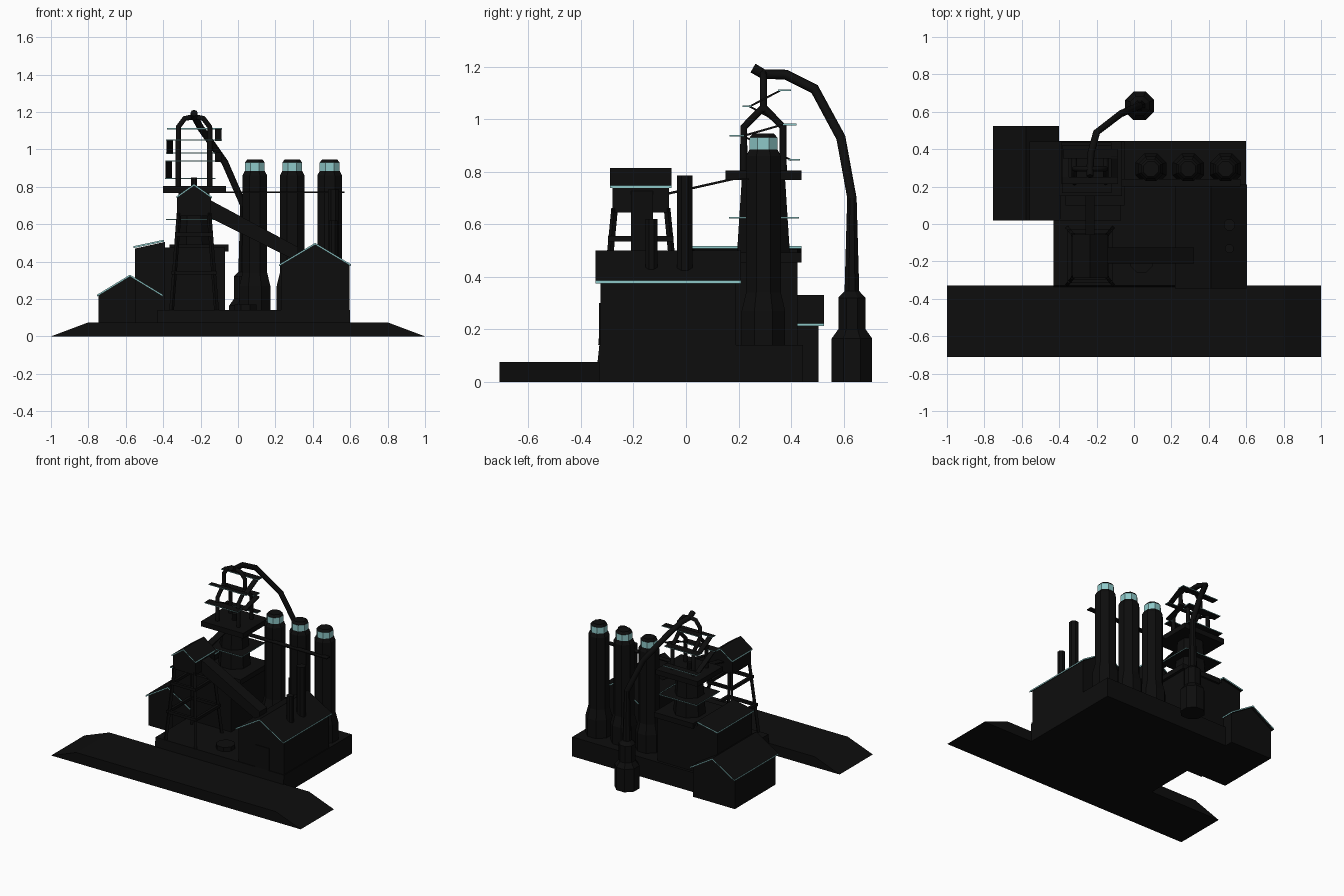
import bpy, bmesh, math
from mathutils import Vector, Matrix

if "Cube" in bpy.data.objects:
    bpy.data.objects.remove(bpy.data.objects["Cube"])

def material(name, color):
    m = bpy.data.materials.new(name)
    m.diffuse_color = (*color, 1)
    m.use_nodes = True
    m.node_tree.nodes["Principled BSDF"].inputs["Base Color"].default_value = m.diffuse_color
    return m

BLACK = material("soot black", (0.004, 0.004, 0.004))
TEAL = material("pale teal", (0.27, 0.58, 0.58))

def finish(name, bm, rule=None):
    """Turn a bmesh into an object; faces passing the rule become teal."""
    bmesh.ops.recalc_face_normals(bm, faces=bm.faces)
    bm.normal_update()
    for f in bm.faces:
        f.material_index = 1 if rule and rule(f) else 0
    me = bpy.data.meshes.new(name)
    bm.to_mesh(me)
    bm.free()
    me.materials.append(BLACK)
    me.materials.append(TEAL)
    ob = bpy.data.objects.new(name, me)
    bpy.context.collection.objects.link(ob)
    return ob

def edges_teal(f):
    return abs(f.normal.z) < 0.5

def prism(name, profile, axis, a, b, rule=None):
    """Extrude a 2D profile along x (profile y,z) or y (profile x,z)."""
    bm = bmesh.new()
    place = (lambda p: (a, p[0], p[1])) if axis == 'x' else (lambda p: (p[0], a, p[1]))
    face = bm.faces.new([bm.verts.new(place(p)) for p in profile])
    new = bmesh.ops.extrude_face_region(bm, geom=[face])['geom']
    step = Vector((b - a, 0, 0)) if axis == 'x' else Vector((0, b - a, 0))
    bmesh.ops.translate(bm, vec=step, verts=[v for v in new if isinstance(v, bmesh.types.BMVert)])
    return finish(name, bm, rule)

def box(name, x0, x1, y0, y1, z0, z1, rule=None):
    return prism(name, [(x0, z0), (x1, z0), (x1, z1), (x0, z1)], 'y', y0, y1, rule)

def lathe(name, x, y, profile, sides=8, rule=None):
    """Stack of regular polygons; radii are measured to the flats."""
    bm = bmesh.new()
    rings = []
    for r, z in profile:
        R = r / math.cos(math.pi / sides)
        rings.append([bm.verts.new((x + R * math.cos((i + .5) * math.tau / sides),
                                    y + R * math.sin((i + .5) * math.tau / sides), z))
                      for i in range(sides)])
    for lo, hi in zip(rings, rings[1:]):
        for i in range(sides):
            j = (i + 1) % sides
            bm.faces.new((lo[i], lo[j], hi[j], hi[i]))
    bm.faces.new(rings[0])
    bm.faces.new(rings[-1])
    return finish(name, bm, rule)

def pipe(name, points, r):
    cu = bpy.data.curves.new(name, 'CURVE')
    cu.dimensions = '3D'
    cu.bevel_depth, cu.bevel_resolution, cu.use_fill_caps = r, 2, True
    sp = cu.splines.new('POLY')
    sp.points.add(len(points) - 1)
    for p, co in zip(sp.points, points):
        p.co = (*co, 1)
    cu.materials.append(BLACK)
    ob = bpy.data.objects.new(name, cu)
    bpy.context.collection.objects.link(ob)
    bpy.ops.object.select_all(action='DESELECT')
    ob.select_set(True)
    bpy.context.view_layer.objects.active = ob
    bpy.ops.object.convert(target='MESH')

def beam(name, p, q, w):
    p, q = Vector(p), Vector(q)
    bm = bmesh.new()
    bmesh.ops.create_cube(bm, size=1)
    m = (Matrix.Translation((p + q) / 2) @ (q - p).to_track_quat('Z', 'Y').to_matrix().to_4x4()
         @ Matrix.Diagonal((w, w, (q - p).length, 1)))
    bmesh.ops.transform(bm, matrix=m, verts=bm.verts)
    finish(name, bm)

def gabled(name, x0, x1, y0, y1, z0, eave, apex, over=0.01, lip=0.02):
    """House body plus a thin overhanging roof with teal edges."""
    c, t = (x0 + x1) / 2, 0.010
    prism(name + "_walls", [(x0 + over, z0), (x1 - over, z0), (x1 - over, eave),
                            (c, apex - t), (x0 + over, eave)], 'y', y0 + lip, y1 - lip)
    prism(name + "_roof", [(x0, eave - t), (c, apex - t), (x1, eave - t),
                           (x1, eave), (c, apex), (x0, eave)], 'y', y0, y1, edges_teal)

# ground works
prism("road_embankment", [(-1, 0), (1, 0), (.8, .075), (-.8, .075)], 'y', -.71, -.33)
prism("base_platform", [(-.345, 0), (.445, 0), (.445, .14), (-.33, .14)], 'x', -.43, .6)

# buildings
gabled("left_shed", -.755, -.4, .02, .525, 0, .222, .33)
gabled("right_hall", .22, .605, -.345, .21, .14, .385, .5)
box("right_hall_door", .37, .48, -.331, -.32, .14, .3)
box("cast_house", -.395, -.07, .02, .425, 0, .475)
prism("cast_house_side", [(-.55, 0), (-.39, 0), (-.39, .505), (-.55, .47)], 'y', .03, .425)
prism("cast_house_side_roof", [(-.56, .472), (-.395, .507), (-.395, .517), (-.56, .482)],
      'y', .02, .44, edges_teal)
box("cast_house_deck", -.365, -.05, .1, .44, .455, .492)

# stacks on the right hall
lathe("tall_stack", .51, -.005, [(.03, .4), (.03, .785)])
lathe("short_stack", .51, -.132, [(.023, .4), (.023, .62)])

# hot stoves
SY = .295
for i, x in enumerate((.09, .29, .49)):
    lathe(f"stove_{i+1}", x, SY, [(.083, .14), (.083, .27), (.066, .34), (.066, .86), (.053, .885)])
    lathe(f"stove_cap_{i+1}", x, SY, [(.053, .88), (.053, .93), (.04, .946)],
          rule=lambda f: abs(f.normal.z) < .3)
box("stove_walkway", -.07, .57, .2, .24, .768, .774)
lathe("round_pad", .04, -.2, [(.06, .14), (.06, .17)])

# furnace
FX = -.235
lathe("furnace_shaft", FX, SY, [(.105, .14), (.1, .5), (.082, .78)])
lathe("furnace_bell", FX, SY, [(.016, .8), (.016, .85)])
box("furnace_top_deck", -.4, -.065, .15, .44, .768, .805)
box("furnace_mid_deck", -.385, -.085, .163, .43, .622, .628, edges_teal)

# gas uptakes: four legs joining in pairs, then at the top
for s in (-1, 1):
    x = FX + s * .084
    for t in (-1, 1):
        pipe("uptake", [(x, SY + t * .075, .79), (x, SY + t * .075, .97), (x, SY, 1.045)], .014)
    pipe("uptake_bend", [(x, SY, 1.03), (x, SY, 1.12), (FX + s * .05, SY, 1.165), (FX, SY, 1.175)], .014)

# downcomer and dust catcher
pipe("downcomer", [(FX, .255, 1.195), (FX, .295, 1.172), (-.23, .38, 1.17), (-.2, .49, 1.115),
                   (-.07, .59, .93), (.03, .632, .7), (.03, .632, .33)], .019)
lathe("dust_catcher", .03, .632, [(.077, 0), (.077, .165), (.052, .2), (.052, .32), (.028, .345),
                                  (.018, .7)])

# walkways and stairs around the uptakes
for z, y0, y1, x0, x1 in ((1.11, .35, .4, -.38, -.085), (1.05, .215, .25, -.385, -.085),
                          (.98, .36, .42, -.385, -.12), (.937, .165, .225, -.385, -.12),
                          (.845, .39, .435, -.39, -.12)):
    box("uptake_walkway", x0, x1, y0, y1, z - .003, z + .003, edges_teal)
for x, ya, za, yb, zb in ((-.105, .245, 1.05, .36, 1.11), (-.365, .37, .98, .24, 1.05),
                          (-.105, .22, .937, .37, .98), (-.37, .4, .845, .215, .937)):
    prism("uptake_stair", [(ya, za - .004), (yb, zb - .004), (yb, zb + .004), (ya, za + .004)],
          'x', x - .018, x + .018)

# skip tower: house on splayed legs
HY = -.172
gabled("skip_house", -.33, -.14, -.29, -.055, .645, .748, .815, .004, .01)
for s in (-1, 1):
    for t in (-1, 1):
        beam("skip_leg", (FX + s * .12, HY + t * .15, .14), (FX + s * .08, HY + t * .1, .66), .018)
for z, k in ((.545, 0), (.34, .018)):
    for s in (-1, 1):
        w, d = .092 + k, .115 + k
        box("skip_brace_side", FX + s * w - .01, FX + s * w + .01, HY - d - .01, HY + d + .01, z - .01, z + .01)
        box("skip_brace_end", FX - w - .01, FX + w + .01, HY + s * d - .01, HY + s * d + .01, z - .01, z + .01)

# conveyor to the right hall and bridge to the furnace
prism("conveyor", [(-.2, .66), (.32, .40), (.32, .478), (-.16, .735), (-.2, .735)], 'y', -.21, -.125)
prism("furnace_bridge", [(-.07, .712), (.18, .768), (.18, .777), (-.07, .721)], 'x', -.26, -.21)
